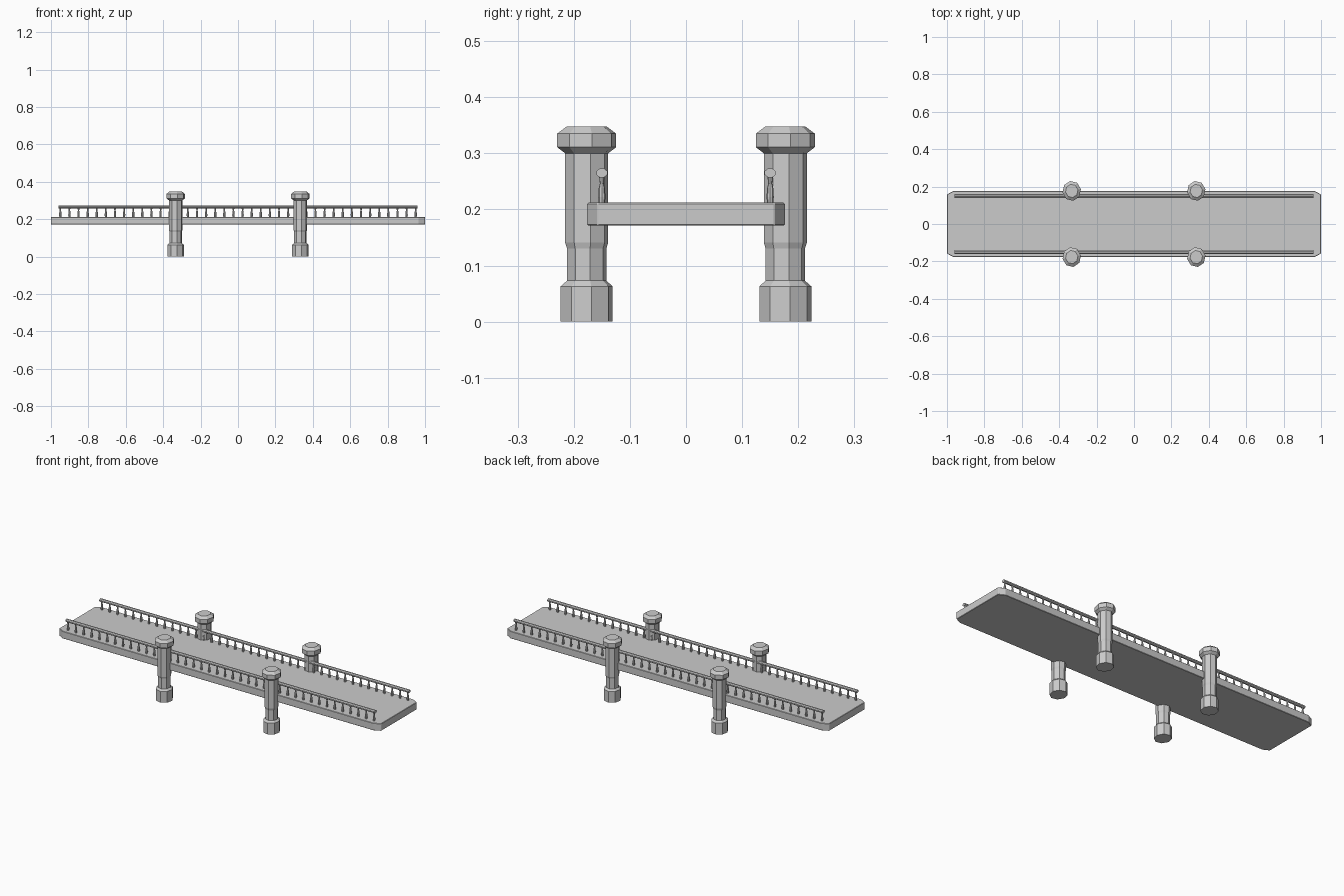
import bpy, bmesh, math

if "Cube" in bpy.data.objects:
    bpy.data.objects.remove(bpy.data.objects["Cube"])


def finish(name, bm):
    bmesh.ops.recalc_face_normals(bm, faces=bm.faces)
    me = bpy.data.meshes.new(name)
    bm.to_mesh(me)
    bm.free()
    ob = bpy.data.objects.new(name, me)
    bpy.context.collection.objects.link(ob)
    return ob


def lathe(bm, profile, sides, cx, cy, phase=0.0, sx=1.0):
    # stack of faceted rings (radius, z) closed at both ends
    rings = []
    for r, z in profile:
        angles = [phase + 2 * math.pi * i / sides for i in range(sides)]
        rings.append([bm.verts.new((cx + sx * r * math.cos(a), cy + r * math.sin(a), z))
                      for a in angles])
    for low, high in zip(rings, rings[1:]):
        for i in range(sides):
            j = (i + 1) % sides
            bm.faces.new((low[i], low[j], high[j], high[i]))
    bm.faces.new(rings[0][::-1])
    bm.faces.new(rings[-1])


def prism(name, points, direction):
    bm = bmesh.new()
    face = bm.faces.new([bm.verts.new(p) for p in points])
    ext = bmesh.ops.extrude_face_region(bm, geom=[face])
    top = [v for v in ext["geom"] if isinstance(v, bmesh.types.BMVert)]
    bmesh.ops.translate(bm, verts=top, vec=direction)
    return finish(name, bm)


# Deck slab with clipped corners
X, Y, Z0, Z1 = 1.0, 0.176, 0.171, 0.212
outline = [(-X, -Y + .018), (-X + .034, -Y), (X - .034, -Y), (X, -Y + .018),
           (X, Y - .018), (X - .034, Y), (-X + .034, Y), (-X, Y - .018)]
deck = prism("deck", [(x, y, Z0) for x, y in outline], (0, 0, Z1 - Z0))
bev = deck.modifiers.new("edge_bevel", "BEVEL")
bev.width = 0.002
bev.segments = 1

# Four faceted pillars with a plinth and a cap
pillar_profile = [(.047, 0), (.047, .063), (.0355, .073), (.0355, .130), (.039, .141),
                  (.039, .300), (.0535, .311), (.0535, .335), (.036, .348)]
for sx, side_x in ((-1, "left"), (1, "right")):
    for sy, side_y in ((-1, "front"), (1, "back")):
        bm = bmesh.new()
        lathe(bm, pillar_profile, 8, sx * .333, sy * .177, math.radians(10), .93)
        finish(f"pillar_{side_y}_{side_x}", bm)

# Handrails and rows of turned balusters
baluster_profile = [(.0055, .211), (.0065, .222), (.0055, .238), (.0035, .246), (.005, .260)]
COUNT = 40
for sy, side in ((-1, "front"), (1, "back")):
    section = []
    for i in range(8):
        a = math.radians(22.5 + 45 * i)
        section.append((-.96, sy * .15 + .0105 * math.cos(a), .265 + .0085 * math.sin(a)))
    prism(f"handrail_{side}", section, (1.92, 0, 0))
    bm = bmesh.new()
    for i in range(COUNT):
        lathe(bm, baluster_profile, 8, -.95 + 1.9 * i / (COUNT - 1), sy * .15)
    finish(f"balusters_{side}", bm)
